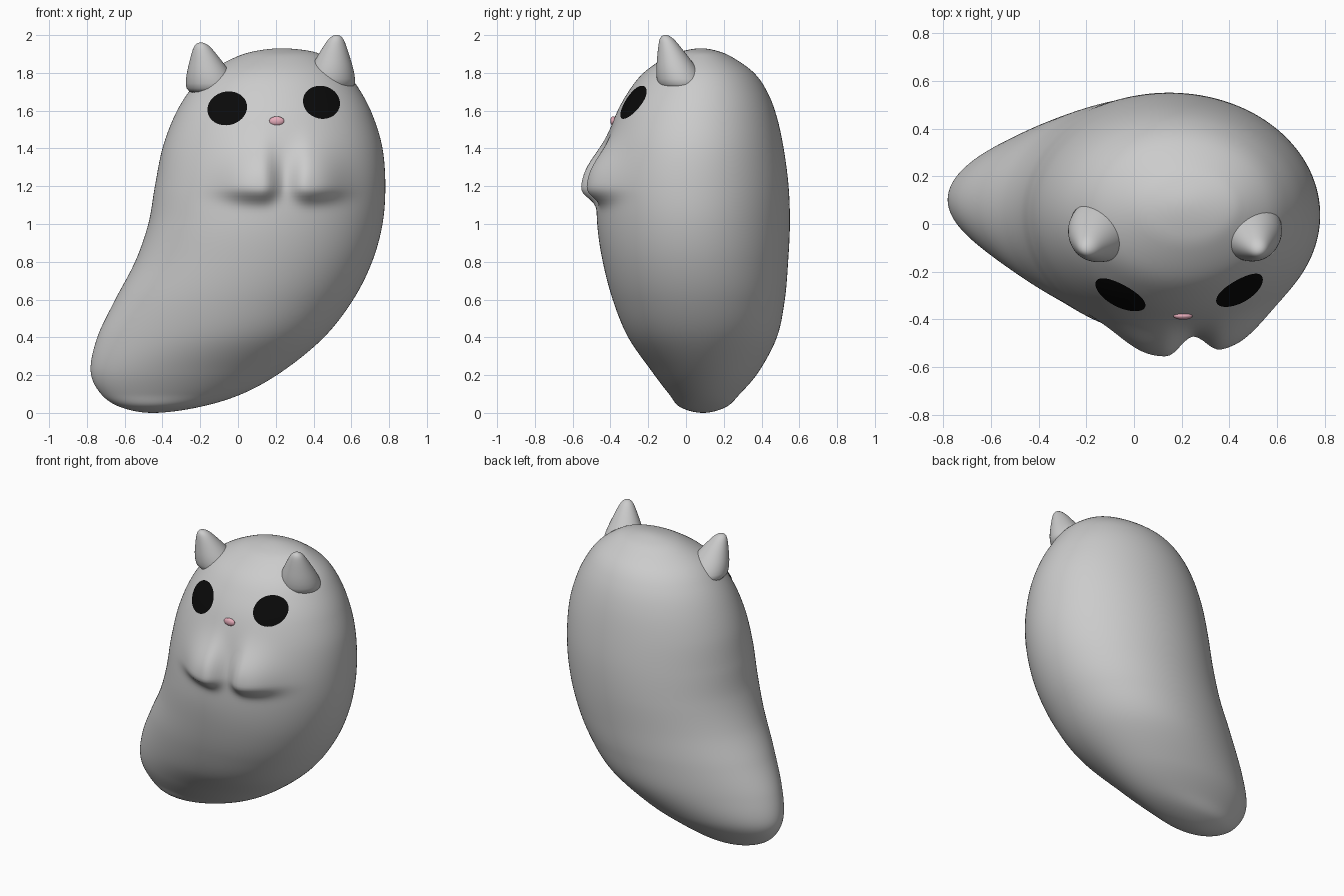
import bpy, math
from mathutils import Vector
from mathutils.bvhtree import BVHTree

if "Cube" in bpy.data.objects:
    bpy.data.objects.remove(bpy.data.objects["Cube"])


def make(name, verts, faces, color=None):
    me = bpy.data.meshes.new(name)
    me.from_pydata(verts, [], faces)
    me.polygons.foreach_set("use_smooth", [True] * len(me.polygons))
    ob = bpy.data.objects.new(name, me)
    bpy.context.collection.objects.link(ob)
    if color:
        mat = bpy.data.materials.new(name + "_colour")
        mat.diffuse_color = color
        mat.use_nodes = True
        mat.node_tree.nodes["Principled BSDF"].inputs["Base Color"].default_value = mat.diffuse_color
        me.materials.append(mat)
    return ob


def skin(rings, start, end):
    """Close a stack of equal rings with a pole at each end."""
    n = len(rings[0])
    verts = [v for r in rings for v in r] + [start, end]
    s, e = len(verts) - 2, len(verts) - 1
    last = (len(rings) - 1) * n
    faces = []
    for j in range(n):
        k = (j + 1) % n
        faces.append((s, k, j))
        faces.append((e, last + j, last + k))
        for i in range(len(rings) - 1):
            faces.append((i * n + j, i * n + k, (i + 1) * n + k, (i + 1) * n + j))
    return verts, faces


def catmull(p, t):
    a, b, c, d = p
    return [0.5 * (2 * q + (r - o) * t + (2 * o - 5 * q + 4 * r - s) * t * t
            + (3 * q - o - 3 * r + s) * t ** 3) for o, q, r, s in zip(a, b, c, d)]


# Body sections: z, left, right, front, back, skew
ROWS = [
    (0.00, -.45, -.45, .09, .09, 0), (0.03, -.62, -.21, -.03, .21, 0),
    (0.10, -.725, 0.02, -.09, .285, .05), (0.22, -.78, .235, -.18, .385, .1),
    (0.40, -.745, .455, -.30, .475, .18), (0.60, -.65, .61, -.385, .52, .12),
    (0.80, -.545, .71, -.44, .54, .05), (1.00, -.475, .765, -.47, .55, 0),
    (1.20, -.44, .78, -.468, .543, 0), (1.40, -.40, .765, -.43, .517, 0),
    (1.57, -.337, .715, -.375, .48, 0), (1.70, -.26, .65, -.305, .43, 0),
    (1.80, -.165, .575, -.225, .36, 0), (1.88, -.02, .47, -.11, .25, 0),
    (1.915, .09, .385, -.02, .17, 0), (1.93, .23, .23, .08, .08, 0)]

# Paws swell out of the chest: x, z, height, left / right / down / up falloff
PAWS = [(.12, 1.20, .088, .20, .085, .075, .20),
        (.38, 1.20, .085, .09, .18, .075, .20)]


def paw_bump(x, z):
    h = 0
    for px, pz, ht, l, r, d, u in PAWS:
        dx = (x - px) / (r if x > px else l)
        dz = (z - pz) / (u if z > pz else d)
        h = max(h, ht * math.exp(-(dx * dx + dz * dz) ** 1.3))
    return h


def flip(r):
    return (r[0], r[2], r[1], r[4], r[3], r[5])


N, STEPS = 192, 11
pts = [flip(ROWS[1])] + ROWS + [flip(ROWS[-2])]
rings = []
for i in range(len(ROWS) - 1):
    for s in range(STEPS):
        if i == s == 0:
            continue
        z, xl, xr, yf, yb, k = catmull(pts[i:i + 4], s / STEPS)
        # mirrored pole rows share z, so the ends close round
        ring = []
        for j in range(N):
            a = 2 * math.pi * j / N
            c, sn = math.cos(a), math.sin(a)
            x = (xl + xr) / 2 + (xr - xl) / 2 * c
            y = (yf + yb) / 2 + (yb - yf) / 2 * sn * (1 + k * c)
            if sn < 0:
                y -= paw_bump(x, z)
            ring.append((x, y, z))
        rings.append(ring)
bv, bf = skin(rings, (-.45, .09, 0), (.23, .08, 1.93))
make("body_with_paws", bv, bf)
tree = BVHTree.FromPolygons([Vector(v) for v in bv], bf)


# Ears: flared cones with rounded tips
def ear(name, base, tip, r):
    base, tip = Vector(base), Vector(tip)
    prof = [(0, 1.0), (.2, .94), (.4, .80), (.55, .66), (.7, .52), (.82, .40),
            (.9, .31), (.95, .23), (.985, .13)]
    rs = []
    for t, f in prof:
        c = base.lerp(tip, t)
        rs.append([(c.x + r * f * math.cos(2 * math.pi * j / 40),
                    c.y + r * f * .95 * math.sin(2 * math.pi * j / 40), c.z)
                   for j in range(40)])
    ob = make(name, *skin(rs, base, tip))
    sub = ob.modifiers.new("smooth", 'SUBSURF')
    sub.levels = sub.render_levels = 1


ear("left_ear", (-.125, -.01, 1.69), (-.197, -.105, 1.962), .148)
ear("right_ear", (.48, -.01, 1.71), (.522, -.11, 2.002), .142)


# Eyes: ellipses laid onto the face
def eye(name, cx, cz, rx, rz, tilt):
    def drop(f, a):
        u, v = rx * f * math.cos(a), rz * f * math.sin(a)
        x = cx + u * math.cos(tilt) - v * math.sin(tilt)
        z = cz + u * math.sin(tilt) + v * math.cos(tilt)
        hit, nor, _, _ = tree.ray_cast(Vector((x, -2, z)), Vector((0, 1, 0)))
        if nor.y > 0:
            nor = -nor
        return hit + nor * .005
    rs = [[drop(q / 8, 2 * math.pi * j / 48) for j in range(48)] for q in range(8, 0, -1)]
    verts, faces = skin(rs, Vector((0, 0, 0)), drop(0, 0))
    s = len(verts) - 2
    faces = [f for f in faces if s not in f]
    verts[s] = verts[s + 1]
    make(name, verts, faces, (.003, .003, .003, 1))


eye("left_eye", -.055, 1.61, .105, .088, .25)
eye("right_eye", .44, 1.642, .098, .086, -.3)

# Nose: small pink bead
hit = tree.ray_cast(Vector((.205, -2, 1.545)), Vector((0, 1, 0)))[0]
bpy.ops.mesh.primitive_uv_sphere_add(segments=24, ring_count=12, radius=1, location=hit)
nose = bpy.context.object
nose.name = "nose"
nose.scale = (.04, .016, .025)
bpy.ops.object.shade_smooth()
mat = bpy.data.materials.new("nose_pink")
mat.diffuse_color = (.8, .42, .5, 1)
mat.use_nodes = True
mat.node_tree.nodes["Principled BSDF"].inputs["Base Color"].default_value = mat.diffuse_color
nose.data.materials.append(mat)
